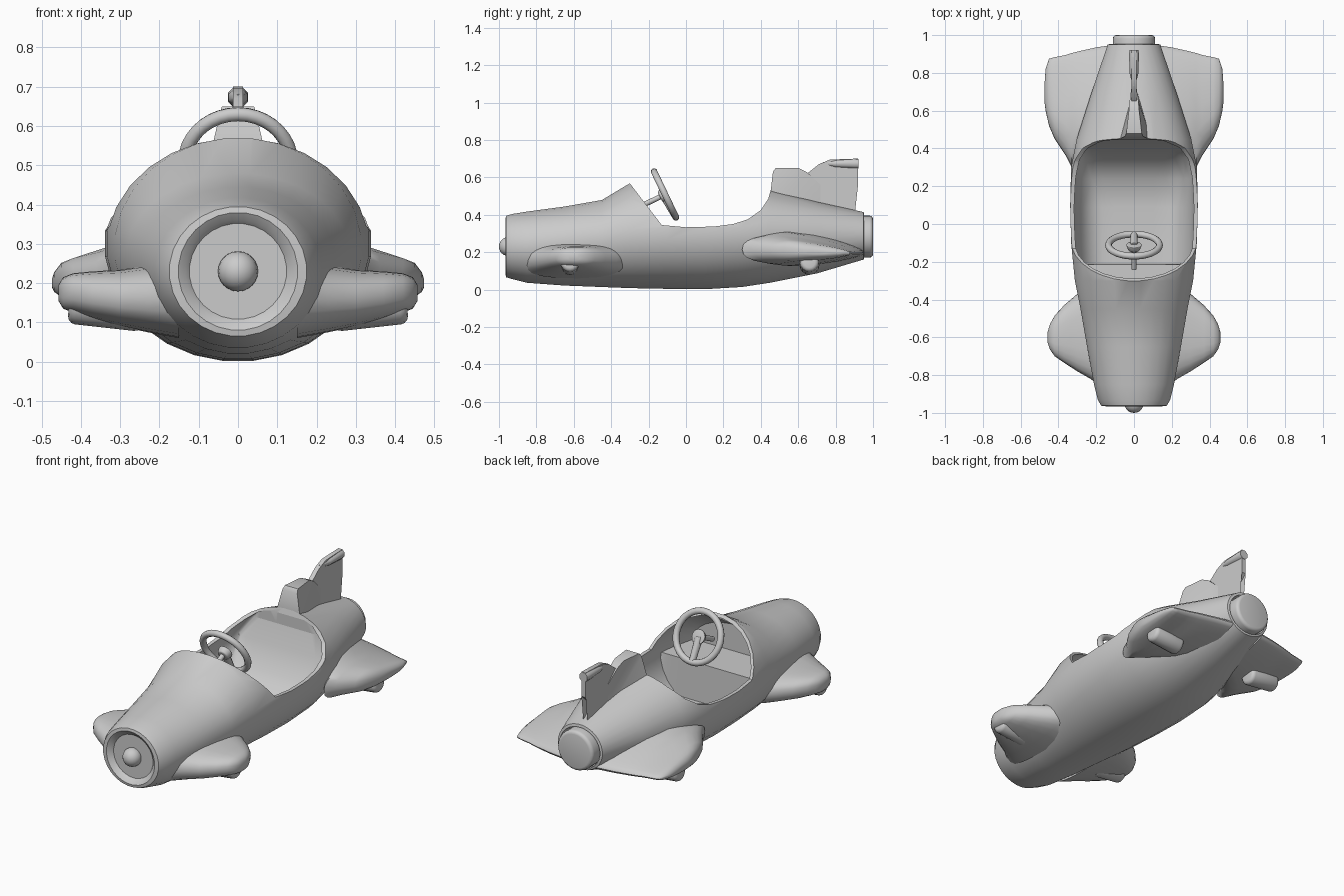
import bpy, bmesh, math
from mathutils import Vector, Matrix

if "Cube" in bpy.data.objects:
    bpy.data.objects.remove(bpy.data.objects["Cube"], do_unlink=True)

grey = bpy.data.materials.new("plain grey")
grey.use_nodes = True
tone = (0.6, 0.6, 0.6, 1)
grey.diffuse_color = tone
grey.node_tree.nodes["Principled BSDF"].inputs["Base Color"].default_value = tone


def finish(name, bm, angle=40, mirror=False):
    bmesh.ops.recalc_face_normals(bm, faces=bm.faces)
    mesh = bpy.data.meshes.new(name)
    bm.to_mesh(mesh)
    bm.free()
    obj = bpy.data.objects.new(name, mesh)
    bpy.context.collection.objects.link(obj)
    mesh.materials.append(grey)
    if mirror:
        obj.modifiers.new("Mirror", "MIRROR")
    smooth(obj, angle)
    return obj


def smooth(obj, angle):
    bpy.ops.object.select_all(action="DESELECT")
    obj.select_set(True)
    bpy.context.view_layer.objects.active = obj
    bpy.ops.object.shade_smooth_by_angle(angle=math.radians(angle))


def loft(name, rings, angle=40, mirror=False):
    bm = bmesh.new()
    loops = [[bm.verts.new(p) for p in ring] for ring in rings]
    n = len(loops[0])
    for a, b in zip(loops, loops[1:]):
        for i in range(n):
            j = (i + 1) % n
            bm.faces.new((a[i], a[j], b[j], b[i]))
    caps = [bm.faces.new(loops[0]), bm.faces.new(loops[-1])]
    bmesh.ops.triangulate(bm, faces=caps, ngon_method="EAR_CLIP")
    return finish(name, bm, angle, mirror)


def section(y, w, bottom, top, mid, floor=-1, n=28):
    """Egg-shaped ring across the body, flattened below the floor height."""
    ring = []
    for i in range(n):
        a = math.tau * (i + 0.5) / n
        s = math.sin(a)
        z = mid + s * ((top - mid) if s > 0 else (mid - bottom))
        ring.append((w * math.cos(a), y, max(z, floor)))
    return ring


def pod_ring(x, y0, y1, z0, z1, thin=0, n=24):
    """Rounded ring along the side of a fender, optionally thinning to its tail."""
    ring = []
    for i in range(n):
        a = math.tau * i / n
        c, s = math.cos(a), math.sin(a)
        y = (y0 + y1) / 2 + (y1 - y0) / 2 * math.copysign(abs(c) ** .7, c)
        z = (z0 + z1) / 2 + (z1 - z0) / 2 * math.copysign(abs(s) ** .8, s)
        t = thin * max(0, y - .55) / .4
        ring.append((x, y, z + (.185 - z) * t))
    return ring


def rod(name, a, b, r1, r2, n=16, bevel=0.0, mirror=False):
    a, b = Vector(a), Vector(b)
    bm = bmesh.new()
    turn = (b - a).to_track_quat("Z", "Y").to_matrix().to_4x4()
    bmesh.ops.create_cone(bm, cap_ends=True, segments=n, radius1=r1, radius2=r2,
                          depth=(b - a).length, matrix=Matrix.Translation((a + b) / 2) @ turn)
    if bevel:
        rims = [e for e in bm.edges if any(len(f.verts) > 4 for f in e.link_faces)]
        bmesh.ops.bevel(bm, geom=rims, offset=bevel, segments=3, affect="EDGES", profile=0.5)
    return finish(name, bm, 40, mirror)


def cut(obj, cutter):
    mod = obj.modifiers.new("Cut", "BOOLEAN")
    mod.object, mod.operation, mod.solver = cutter, "DIFFERENCE", "EXACT"
    mod.use_self = True
    bpy.context.view_layer.objects.active = obj
    bpy.ops.object.modifier_apply(modifier=mod.name)
    bpy.data.objects.remove(cutter, do_unlink=True)


# Body shell: recessed nose, widest at the cockpit, tapering to a hollow tail
body_rows = [
    (-.94, .124, .108, .352, .23), (-.952, .134, .098, .362, .23),
    (-.965, .152, .08, .38, .23), (-.962, .175, .065, .395, .23),
    (-.93, .193, .055, .405, .23), (-.85, .213, .035, .418, .23),
    (-.65, .25, .02, .445, .25), (-.45, .285, .012, .48, .27),
    (-.3, .315, .006, .57, .29), (-.1, .335, .002, .6, .3),
    (.1, .34, 0, .6, .3), (.3, .335, .012, .58, .3),
    (.45, .305, .035, .535, .3), (.7, .225, .085, .47, .29),
    (.95, .14, .16, .415, .285), (.953, .126, .17, .4, .285), (.91, .122, .172, .395, .285)]
body = loft("body", [section(*row) for row in body_rows])

# Cockpit opening: side profile swept across the body
edge = [(-.302, .57), (-.21, .45), (-.13, .345), (0, .333), (.15, .337), (.25, .35),
        (.33, .375), (.4, .425), (.44, .485), (.457, .545), (.457, .9), (-.302, .9)]
opening = loft("opening_cutter", [[(x, y, z) for y, z in edge] for x in (-.6, .6)])
cut(body, opening)

# Cockpit hollow: thin walls, footwell bulkhead, rising seat back
hollow_rows = [(-.44, .262, .45, .3), (-.295, .296, .552, .3), (-.214, .307, .565, .3),
               (-.208, .308, .565, .085), (-.11, .315, .58, .085), (.09, .32, .58, .085),
               (.24, .316, .57, .1), (.35, .304, .545, .2), (.41, .282, .52, .33),
               (.445, .21, .512, .44)]
hollow = loft("hollow_cutter", [section(y, w, .02, top, max(.3, floor), floor)
                                for y, w, top, floor in hollow_rows])
cut(body, hollow)
smooth(body, 50)

# Fenders, blended into the sides; the rear pair thin out to a trailing edge
loft("front_fender", [pod_ring(*r) for r in (
    (.15, -.88, -.28, .06, .26), (.23, -.82, -.31, .075, .245), (.3, -.78, -.37, .09, .234),
    (.37, -.735, -.43, .108, .23), (.42, -.7, -.485, .125, .225),
    (.445, -.665, -.53, .135, .215), (.457, -.63, -.57, .155, .195))], 50, True)
loft("rear_fender", [pod_ring(*r, thin=.75) for r in (
    (.1, .55, .95, .11, .36), (.2, .47, .935, .115, .335), (.29, .36, .915, .125, .31),
    (.33, .3, .905, .135, .295), (.36, .36, .895, .14, .285), (.42, .45, .883, .148, .27),
    (.45, .52, .875, .16, .262), (.468, .6, .82, .175, .24),
    (.473, .64, .75, .19, .22))], 50, True)

# Rounded stubs beneath the fenders
for end, y in (("front", -.62), ("rear", .66)):
    rod(end + "_fender_stub", (.24, y, .13), (.43, y, .147), .054, .05, 16, .02, True)

# Nose spinner
bm = bmesh.new()
bmesh.ops.create_uvsphere(bm, u_segments=20, v_segments=12, radius=.051,
                          matrix=Matrix.Translation((0, -.949, .23)))
finish("nose_spinner", bm)

# Tail nozzle
rod("tail_nozzle", (0, .88, .283), (0, 1, .283), .112, .112, 28, .018)

# Tail fin: tapered block in front, thin notched blade behind
block = [(.45, .42), (.452, .52), (.465, .63), (.48, .65), (.6, .65), (.65, .625),
         (.72, .56), (.72, .4)]
blade = [(.6, .4), (.6, .62), (.65, .622), (.71, .67), (.77, .695), (.92, .7),
         (.92, .56), (.83, .48), (.9, .42), (.9, .38)]


def block_half(y, z):
    return .014 + (.72 - y) / .25 * (.028 + .2 * max(0, .65 - z))


loft("fin_block", [[(s * block_half(y, z), y, z) for y, z in block] for s in (-1, 1)], 35)
loft("fin_blade", [[(x, y, z) for y, z in blade] for x in (-.013, .013)], 35)
loft("fin_tip", [section(y, w, .673 - h, .673 + h, .673, n=8) for y, w, h in (
    (.73, .006, .008), (.8, .026, .022), (.9, .028, .029), (.922, .026, .028))], 60)

# Steering wheel, hub, spoke and column
centre = Vector((0, -.112, .508))
axis = Vector((0, .9, .43)).normalized()
down = Vector((0, .43, -.9)).normalized()
bpy.ops.mesh.primitive_torus_add(major_segments=36, minor_segments=10, major_radius=.135,
                                 minor_radius=.018, location=centre,
                                 rotation=axis.to_track_quat("Z", "Y").to_euler())
wheel = bpy.context.object
wheel.name = "steering_wheel"
wheel.data.materials.append(grey)
smooth(wheel, 60)
rod("wheel_hub", centre - axis * .03, centre + axis * .004, .03, .042, 18, .006)
rod("wheel_spoke", centre - axis * .008, centre + down * .135, .022, .018, 10)
rod("steering_column", centre - axis * .14, centre - axis * .02, .014, .014, 12)
